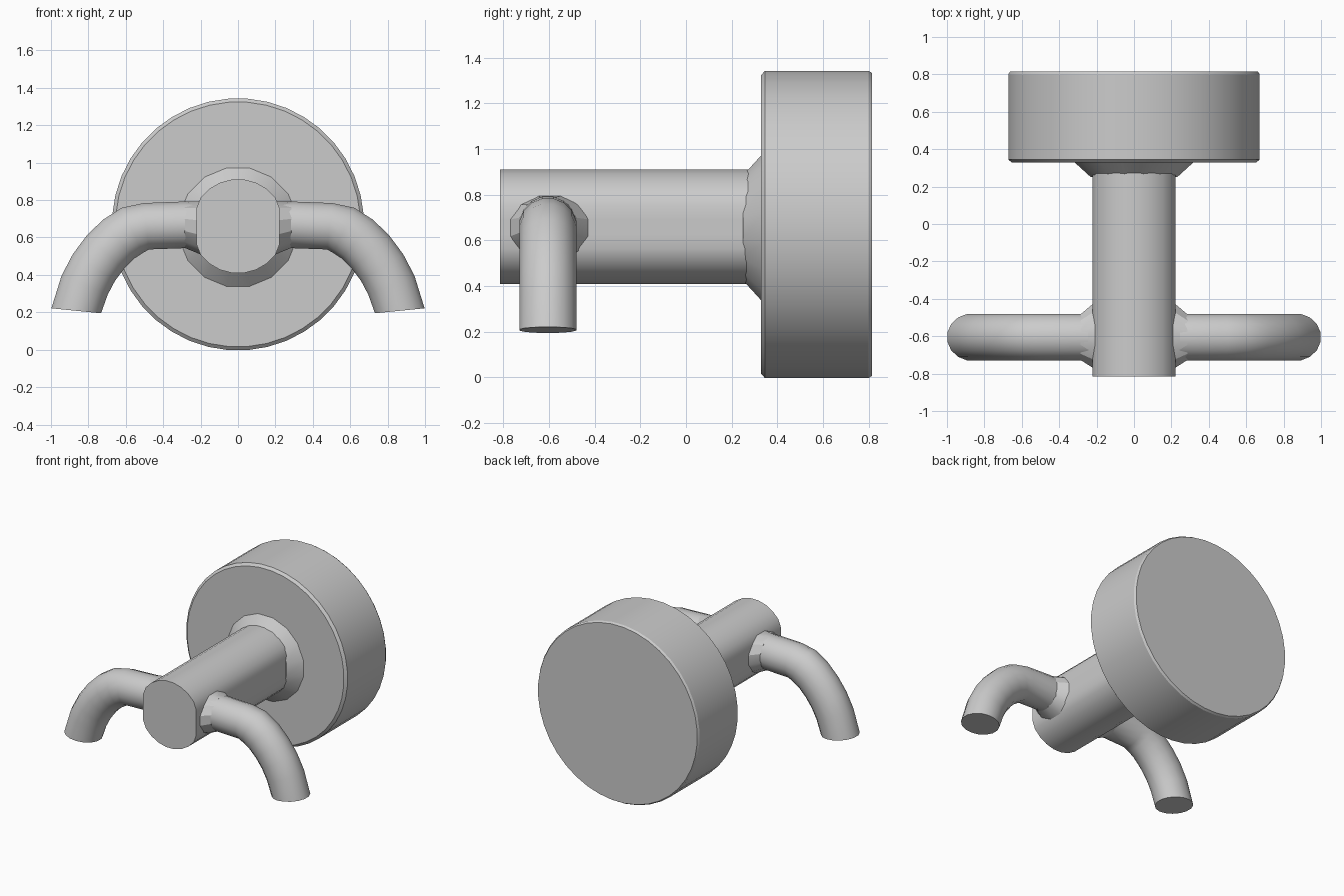
import bpy, bmesh, math
from mathutils import Vector

if "Cube" in bpy.data.objects:
    bpy.data.objects.remove(bpy.data.objects["Cube"])


def loft(name, rings, sides, clamp_x=None, mirror=False):
    """Skin capped rings; each ring is (centre, u half-axis, v half-axis)."""
    bm = bmesh.new()
    loops = []
    for c, u, v in rings:
        loop = []
        for i in range(sides):
            a = math.tau * (i + 0.5) / sides
            p = Vector(c) + Vector(u) * math.cos(a) + Vector(v) * math.sin(a)
            if clamp_x:
                p.x = max(-clamp_x, min(clamp_x, p.x))
            loop.append(bm.verts.new(p))
        loops.append(loop)
    for a, b in zip(loops, loops[1:]):
        for i in range(sides):
            j = (i + 1) % sides
            bm.faces.new((a[i], a[j], b[j], b[i]))
    bm.faces.new(loops[0])
    bm.faces.new(loops[-1])
    bmesh.ops.recalc_face_normals(bm, faces=bm.faces)
    me = bpy.data.meshes.new(name)
    bm.to_mesh(me)
    bm.free()
    ob = bpy.data.objects.new(name, me)
    bpy.context.collection.objects.link(ob)
    bpy.ops.object.select_all(action='DESELECT')
    ob.select_set(True)
    bpy.context.view_layer.objects.active = ob
    bpy.ops.object.shade_smooth_by_angle(angle=math.radians(28))
    if mirror:
        ob.modifiers.new("Mirror", 'MIRROR').use_mirror_merge = False
    return ob


def lathe_y(name, z, profile, sides, clamp_x=None):
    """Round part along y from (y, radius) pairs."""
    return loft(name, [((0, y, z), (r, 0, 0), (0, 0, r)) for y, r in profile],
                sides, clamp_x)


# Wall disc with a slightly eased rim
lathe_y("wall_disc", 0.67,
        [(0.328, 0.655), (0.345, 0.674), (0.80, 0.674), (0.815, 0.665)], 40)

# Shaft, slightly flattened at the sides, and its flare against the disc
lathe_y("shaft", 0.66, [(-0.815, 0.252), (0.34, 0.252)], 24, clamp_x=0.222)
lathe_y("shaft_flare", 0.655, [(0.25, 0.235), (0.335, 0.33)], 16)

# Curved hooks: tube swept along a path in the xz plane
ARM_Y, ARM_R = -0.605, 0.127
path = [(0.10, 0.668), (0.30, 0.667), (0.49, 0.66), (0.565, 0.638),
        (0.64, 0.59), (0.71, 0.52), (0.77, 0.44), (0.82, 0.345), (0.865, 0.208)]
rings = []
for i, (x, z) in enumerate(path):
    x0, z0 = path[max(i - 1, 0)]
    x1, z1 = path[min(i + 1, len(path) - 1)]
    t = Vector((x1 - x0, 0, z1 - z0)).normalized()
    if i == len(path) - 1:
        t = Vector((0.10, 0, -1)).normalized()
    r = 0.136 if i > 2 else ARM_R
    rings.append(((x, ARM_Y, z), (0, ARM_R, 0), Vector((-t.z, 0, t.x)) * r))
loft("hook_arm", rings, 16, mirror=True)

# Flares where the hooks leave the shaft
loft("hook_flare", [((0.19, -0.595, 0.65), (0, 0.20, 0), (0, 0, 0.15)),
                    ((0.285, ARM_Y, 0.667), (0, 0.127, 0), (0, 0, 0.127))],
     12, mirror=True)
